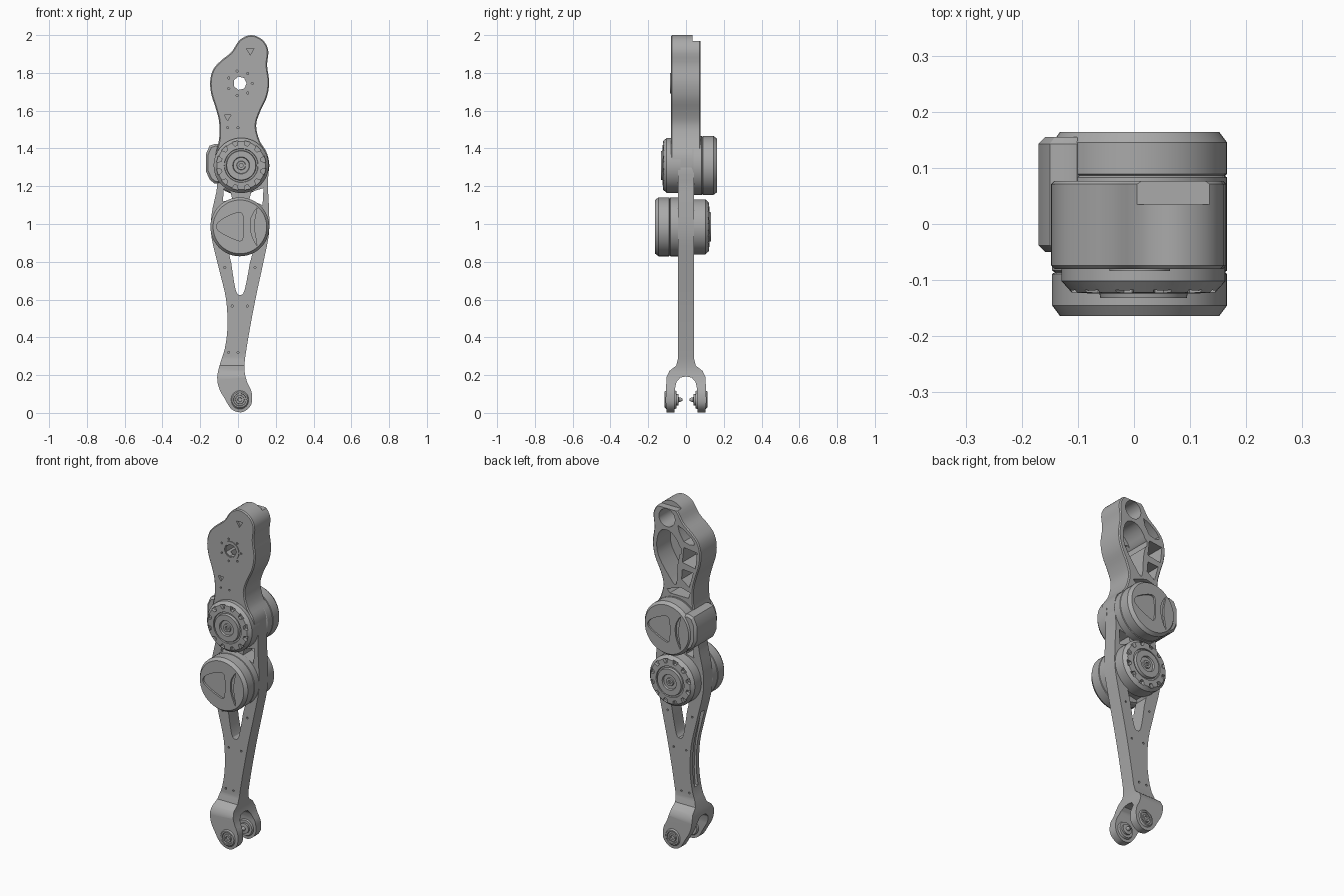
import bpy, bmesh, math
from mathutils import Vector

cube = bpy.data.objects.get("Cube")
if cube:
    bpy.data.objects.remove(cube, do_unlink=True)

grey = bpy.data.materials.new("machined_grey")
grey.use_nodes = True
grey.diffuse_color = (0.4, 0.4, 0.4, 1)
grey.node_tree.nodes["Principled BSDF"].inputs["Base Color"].default_value = (0.4, 0.4, 0.4, 1)


def finish(name, bm):
    bmesh.ops.recalc_face_normals(bm, faces=bm.faces[:])
    mesh = bpy.data.meshes.new(name)
    bm.to_mesh(mesh)
    bm.free()
    mesh.materials.append(grey)
    ob = bpy.data.objects.new(name, mesh)
    bpy.context.collection.objects.link(ob)
    return ob


def activate(ob):
    bpy.ops.object.select_all(action='DESELECT')
    ob.select_set(True)
    bpy.context.view_layer.objects.active = ob


def smooth(pts, steps=4):
    """Closed spline through the points."""
    out, n = [], len(pts)
    p = [Vector(q) for q in pts]
    for i in range(n):
        a, b, c, d = p[i - 1], p[i], p[(i + 1) % n], p[(i + 2) % n]
        for k in range(steps):
            t = k / steps
            out.append(0.5 * (2 * b + (c - a) * t + (2 * a - 5 * b + 4 * c - d) * t ** 2
                              + (3 * b - a - 3 * c + d) * t ** 3))
    return out


def circle(x, z, r, n=24):
    return [(x + r * math.cos(math.tau * i / n), z + r * math.sin(math.tau * i / n)) for i in range(n)]


def prisms(name, outlines, lo, hi, axis='y'):
    """Extrude one or more closed outlines along an axis."""
    bm = bmesh.new()
    for pts in outlines:
        ends = []
        for d in (lo, hi):
            ends.append([bm.verts.new((u, d, w) if axis == 'y' else (d, u, w)) for u, w in pts])
        for e in ends:
            bm.faces.new(e)
        for i in range(len(pts)):
            bm.faces.new((ends[0][i - 1], ends[0][i], ends[1][i], ends[1][i - 1]))
    return finish(name, bm)


def lathe(name, x, z, side, profile, n=48):
    """Turn a (radius, depth) profile around an axis along y."""
    bm = bmesh.new()
    rings = []
    for r, d in profile:
        if r == 0:
            rings.append([bm.verts.new((x, side * d, z))] * n)
        else:
            rings.append([bm.verts.new((u, side * d, w)) for u, w in circle(x, z, r, n)])
    for a, b in zip(rings, rings[1:]):
        for i in range(n):
            face = list(dict.fromkeys((a[i - 1], a[i], b[i], b[i - 1])))
            bm.faces.new(face)
    return finish(name, bm)


def apply(ob, kind, **settings):
    activate(ob)
    mod = ob.modifiers.new(kind, kind)
    for key, value in settings.items():
        setattr(mod, key, value)
    bpy.ops.object.modifier_apply(modifier=mod.name)


def boolean(ob, cutter, operation='DIFFERENCE'):
    apply(ob, 'BOOLEAN', object=cutter, operation=operation, solver='EXACT')
    bpy.data.objects.remove(cutter, do_unlink=True)


def cut(ob, outlines, lo, hi, axis='y'):
    boolean(ob, prisms("cutter", outlines, lo, hi, axis))


def triangle(x, z, r):
    return [(x - r, z + r * 0.7), (x + r, z + r * 0.7), (x, z - r)]


# Upper link: curved housing with a solid front and pocketed back
upper_outline = smooth([
    (0.07, 2.0), (0.13, 1.975), (0.16, 1.92), (0.154, 1.84), (0.165, 1.75), (0.152, 1.67),
    (0.115, 1.59), (0.096, 1.52), (0.115, 1.44), (0.155, 1.37), (0.155, 1.27), (0.11, 1.2),
    (0.02, 1.17), (-0.07, 1.2), (-0.12, 1.28), (-0.12, 1.36), (-0.1, 1.45), (-0.1, 1.54),
    (-0.117, 1.61), (-0.142, 1.69), (-0.147, 1.76), (-0.13, 1.82), (-0.09, 1.865),
    (-0.035, 1.91), (0.01, 1.975)])
upper_link = prisms("upper_link", [upper_outline], -0.08, 0.077)
apply(upper_link, 'BEVEL', width=0.006, segments=1, limit_method='ANGLE', angle_limit=1.0)
cut(upper_link, [[(-0.3, 1.1), (0.3, 1.1), (0.3, 1.4), (-0.3, 1.4)],
                 [(-0.1, 1.97), (0.3, 1.97), (0.3, 2.1), (-0.1, 2.1)]], 0.035, 0.2)
cut(upper_link, [
    smooth([(0.135, 1.77), (0.105, 1.835), (0.04, 1.835), (-0.015, 1.76), (0.0, 1.66),
            (0.01, 1.54), (0.05, 1.57), (0.125, 1.68)], 3),
    smooth([(0.0, 1.89), (-0.085, 1.84), (-0.105, 1.8), (-0.04, 1.805)], 2),
    [(-0.125, 1.76), (-0.04, 1.77), (-0.03, 1.68), (-0.115, 1.665)],
    [(-0.1, 1.635), (-0.03, 1.64), (-0.025, 1.58), (-0.075, 1.545)],
    [(-0.08, 1.515), (-0.02, 1.53), (0.07, 1.5), (0.05, 1.48), (-0.07, 1.48)],
    circle(0.07, 1.915, 0.052)], -0.05, 0.2)
cut(upper_link, [circle(0.01, 1.745, 0.036, 7)], -0.2, 0.2)
cut(upper_link, [triangle(0.065, 1.915, 0.02), triangle(-0.055, 1.565, 0.018)]
    + [circle(u, w, 0.006, 6) for u, w in circle(0.01, 1.745, 0.066, 7)]
    + [circle(u, 1.51, 0.006, 6) for u in (-0.055, 0.0)], -0.2, -0.068)

# Raised ring around the upper bore
lathe("upper_bore_ring", 0.01, 1.745, -1,
      [(0.054, 0.06), (0.054, 0.084), (0.038, 0.084), (0.038, 0.06), (0.054, 0.06)])

# Lower link: front outline intersected with the forked side outline
lower_outline = smooth([
    (0.155, 1.32), (0.158, 1.2), (0.164, 1.08), (0.164, 0.95), (0.135, 0.8), (0.092, 0.6),
    (0.055, 0.4), (0.034, 0.25), (0.046, 0.17), (0.072, 0.11), (0.072, 0.05), (0.045, 0.015),
    (0.01, 0.003), (-0.035, 0.02), (-0.07, 0.075), (-0.1, 0.13), (-0.11, 0.19), (-0.095, 0.26),
    (-0.07, 0.34), (-0.056, 0.45), (-0.063, 0.6), (-0.1, 0.76), (-0.14, 0.93), (-0.14, 1.05),
    (-0.11, 1.2), (-0.115, 1.32), (-0.05, 1.43), (0.08, 1.43)])
half_side = [(0.042, 1.5), (0.042, 0.29), (0.052, 0.25), (0.088, 0.222), (0.103, 0.19),
             (0.106, 0.12), (0.108, 0.06), (0.1, -0.02), (0.062, -0.02), (0.058, 0.13), (0.05, 0.165),
             (0.03, 0.187), (0.0, 0.193)]
side_outline = half_side + [(-y, z) for y, z in half_side[-2::-1]]
lower_link = prisms("lower_link", [lower_outline], -0.15, 0.15)
boolean(lower_link, prisms("side_form", [side_outline], -0.4, 0.4, 'x'), 'INTERSECT')
cut(lower_link, [
    smooth([(-0.04, 0.86), (0.07, 0.86), (0.062, 0.79), (0.035, 0.65), (0.012, 0.625),
            (-0.012, 0.65), (-0.035, 0.79)], 3),
    [(-0.08, 1.12), (-0.03, 1.13), (-0.04, 1.17), (-0.075, 1.19)],
    [(0.06, 1.13), (0.13, 1.1), (0.135, 1.19), (0.07, 1.17)]], -0.3, 0.3)
# Edge channel and screw holes
cut(lower_link, [[(-0.3, 0.8), (-0.3, 0.35), (-0.047, 0.35), (-0.042, 0.45), (-0.05, 0.6),
                  (-0.09, 0.8)]], -0.016, 0.016)
holes = [(-0.03, 0.565), (0.05, 0.565), (-0.05, 0.32), (0.0, 0.32), (-0.07, 0.77), (0.09, 0.77)]
for lo, hi in ((-0.2, -0.03), (0.03, 0.2)):
    cut(lower_link, [circle(u, w, 0.006, 6) for u, w in holes], lo, hi)


def drive_disc(name, x, z, side):
    """Slotted output disc with a ring and a hub."""
    disc = lathe(name, x, z, side, [
        (0, 0.03), (0.146, 0.03), (0.146, 0.102), (0.128, 0.122), (0.09, 0.124), (0.088, 0.117),
        (0.08, 0.117), (0.077, 0.132), (0.045, 0.132), (0.042, 0.122), (0.024, 0.122),
        (0.022, 0.129), (0, 0.129)])
    slots = []
    for i in range(12):
        a = math.tau * (i + 0.5) / 12
        slots.append([(x + r * math.cos(a + t), z + r * math.sin(a + t))
                      for r, t in ((0.108, -0.07), (0.132, -0.13), (0.132, 0.13), (0.108, 0.07))])
    cut(disc, slots, *sorted((side * 0.104, side * 0.2)))
    # Hub socket
    cut(disc, [circle(x, z, 0.011, 6)], *sorted((side * 0.118, side * 0.2)))


def motor(name, x, z, side):
    """Motor can with a teardrop recess and a crescent on its face."""
    can = lathe(name, x, z, side, [
        (0, 0.03), (0.15, 0.03), (0.156, 0.04), (0.156, 0.083), (0.151, 0.086), (0.156, 0.089),
        (0.156, 0.145), (0.142, 0.164), (0, 0.164)])
    k = -side
    drop = smooth([(-0.125, 0.0), (-0.1, 0.035), (-0.03, 0.07), (0.012, 0.07), (0.02, 0.0),
                   (0.012, -0.07), (-0.03, -0.065), (-0.1, -0.03)], 3)
    crescent = smooth([(0.09, 0.1), (0.06, 0.05), (0.055, 0.0), (0.065, -0.05), (0.09, -0.1),
                       (0.082, -0.05), (0.075, 0.0), (0.08, 0.05)], 2)
    cut(can, [[(x + k * u, z + w) for u, w in shape] for shape in (drop, crescent)],
        *sorted((side * 0.153, side * 0.2)))


# The two joints face opposite ways
for label, z, side in (("upper", 1.31, 1), ("lower", 0.985, -1)):
    motor(label + "_motor", 0.01, z, side)
    drive_disc(label + "_drive_disc", 0.017, z, -side)

# Cable connector beside the upper motor
connector = prisms("connector_housing", [[
    (-0.17, 1.28), (-0.17, 1.37), (-0.15, 1.415), (-0.12, 1.425), (-0.09, 1.42), (-0.09, 1.21),
    (-0.125, 1.215), (-0.15, 1.235)]], -0.05, 0.155)
apply(connector, 'BEVEL', width=0.012, segments=1, limit_method='ANGLE', angle_limit=1.0)

# Fork pads with ringed outer faces and inward pins
for label, side in (("front", -1), ("back", 1)):
    lathe(label + "_fork_pad", 0.01, 0.07, side, [
        (0, 0.05), (0.045, 0.05), (0.05, 0.06), (0.05, 0.104), (0.042, 0.113), (0.034, 0.113),
        (0.032, 0.106), (0.024, 0.106), (0.022, 0.114), (0.012, 0.114), (0.01, 0.106), (0, 0.106)], 24)
    lathe(label + "_fork_pin", 0.01, 0.07, side, [
        (0, 0.018), (0.006, 0.018), (0.012, 0.03), (0.012, 0.038), (0.03, 0.04), (0.03, 0.055),
        (0, 0.055)], 16)

# Smooth curved walls and keep machined edges crisp
for ob in bpy.context.collection.objects:
    if ob.type == 'MESH' and ob.data.materials and ob.data.materials[0] == grey:
        activate(ob)
        bpy.ops.object.shade_smooth_by_angle(angle=math.radians(30))
